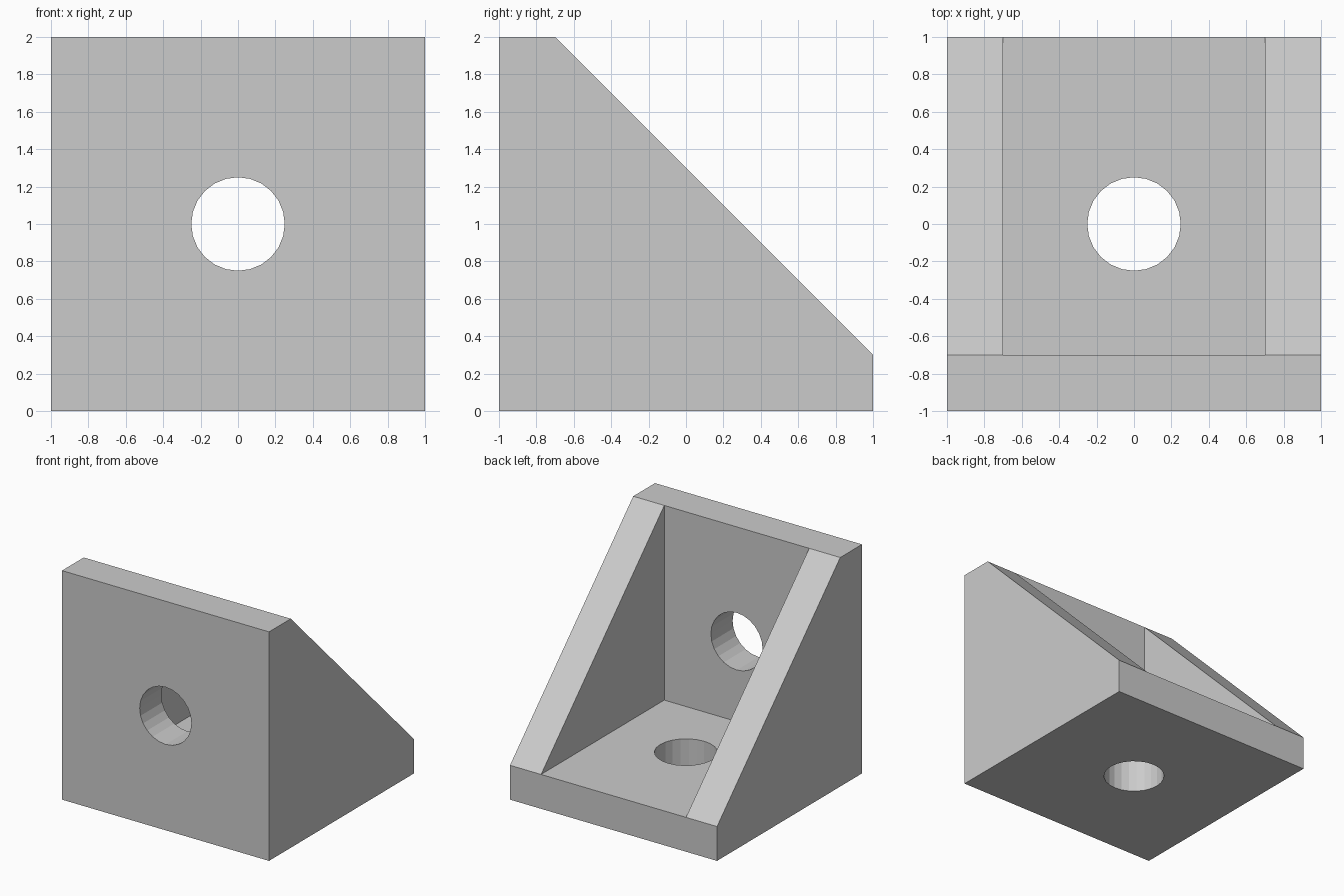
import bpy
import bmesh
from math import pi

if "Cube" in bpy.data.objects:
    bpy.data.objects.remove(bpy.data.objects["Cube"])

T = 0.3       # plate and gusset thickness
R = 0.25      # bolt hole radius


def prism(name, profile, half_width):
    """Extrude a (y, z) profile along x, centred on x = 0."""
    bm = bmesh.new()
    face = bm.faces.new([bm.verts.new((-half_width, y, z)) for y, z in profile])
    ext = bmesh.ops.extrude_face_region(bm, geom=[face])
    moved = [v for v in ext["geom"] if isinstance(v, bmesh.types.BMVert)]
    bmesh.ops.translate(bm, verts=moved, vec=(2 * half_width, 0, 0))
    bmesh.ops.recalc_face_normals(bm, faces=bm.faces)
    mesh = bpy.data.meshes.new(name)
    bm.to_mesh(mesh)
    bm.free()
    obj = bpy.data.objects.new(name, mesh)
    bpy.context.collection.objects.link(obj)
    return obj


def hole(name, location, rotation):
    bpy.ops.mesh.primitive_cylinder_add(vertices=24, radius=R, depth=1,
                                        location=location, rotation=rotation)
    obj = bpy.context.object
    obj.name = name
    return obj


# Solid wedge: wall, base and sloping sides
bracket = prism("corner_bracket",
                [(-1, 0), (1, 0), (1, T), (-1 + T, 2), (-1, 2)], 1)

# Pocket between the two gussets, and one bolt hole in each plate
cutters = [
    prism("pocket_cutter", [(-1 + T, T), (2, T), (2, 3), (-1 + T, 3)], 1 - T),
    hole("wall_hole_cutter", (0, -1, 1), (pi / 2, 0, 0)),
    hole("base_hole_cutter", (0, 0, 0), (0, 0, 0)),
]
bpy.context.view_layer.objects.active = bracket
for cutter in cutters:
    mod = bracket.modifiers.new(cutter.name, 'BOOLEAN')
    mod.operation = 'DIFFERENCE'
    mod.solver = 'EXACT'
    mod.object = cutter
    bpy.ops.object.modifier_apply(modifier=mod.name)
    bpy.data.objects.remove(cutter)
